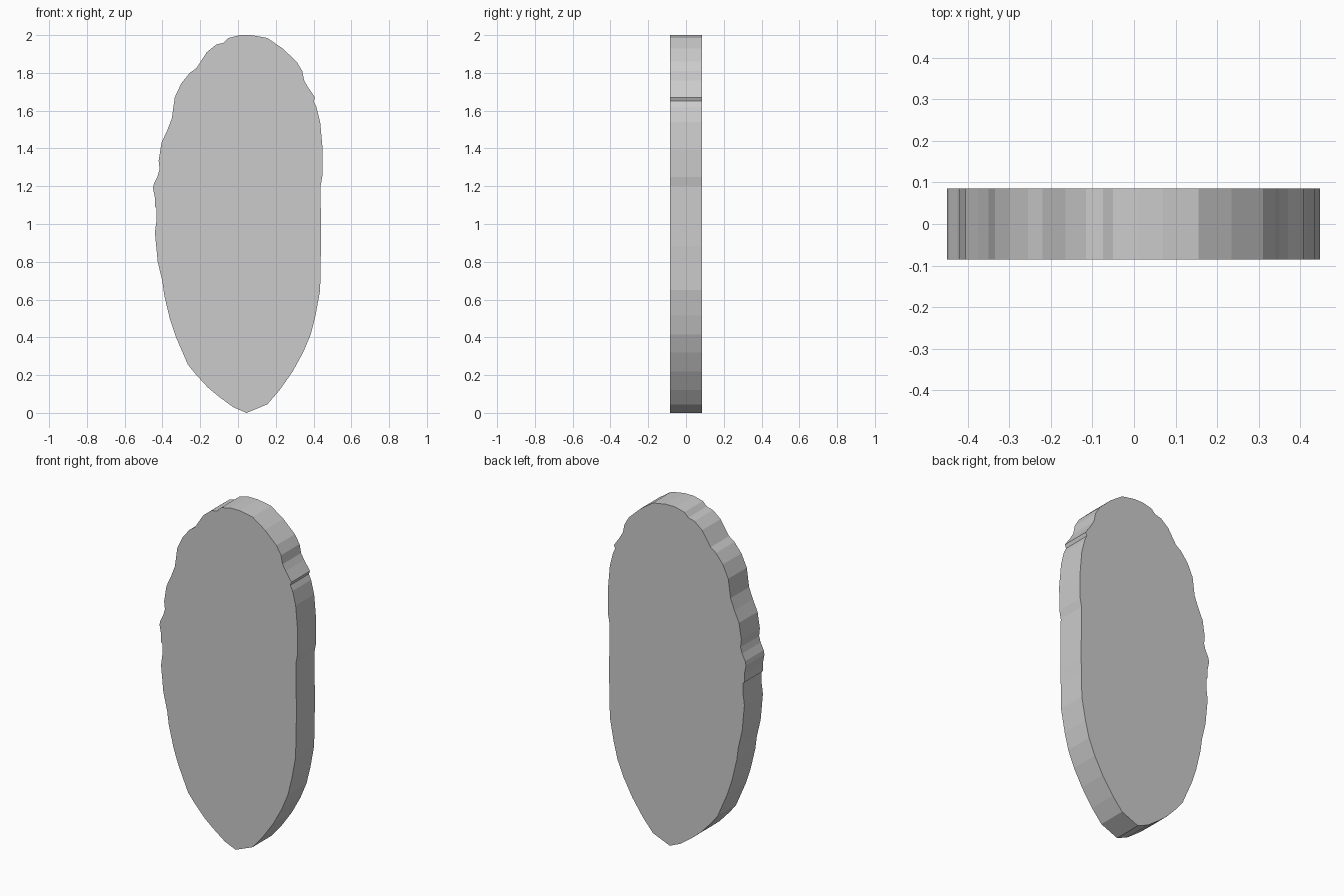
import bpy
import bmesh

THICKNESS = 0.172

# Irregular oval outline in (x, z): right edge going up, left edge going down
right_edge = [
    (0.045, 0), (0.155, 0.045), (0.22, 0.12), (0.29, 0.22), (0.345, 0.32),
    (0.385, 0.415), (0.41, 0.515), (0.435, 0.65), (0.437, 0.8), (0.44, 0.88),
    (0.437, 1.2), (0.446, 1.25), (0.448, 1.395), (0.435, 1.54), (0.415, 1.62),
    (0.4, 1.65), (0.408, 1.67), (0.37, 1.725), (0.35, 1.76), (0.34, 1.81),
    (0.31, 1.86), (0.235, 1.93), (0.155, 1.985), (0.07, 2),
]
left_edge = [
    (0.01, 2), (-0.05, 1.985), (-0.075, 1.96), (-0.115, 1.95), (-0.165, 1.91),
    (-0.22, 1.825), (-0.255, 1.8), (-0.3, 1.745), (-0.335, 1.67), (-0.35, 1.56),
    (-0.375, 1.495), (-0.405, 1.43), (-0.42, 1.335), (-0.415, 1.29), (-0.425, 1.255),
    (-0.445, 1.215), (-0.45, 1.19), (-0.44, 1.14), (-0.44, 1.09), (-0.432, 1.085),
    (-0.432, 1.015), (-0.44, 0.955), (-0.425, 0.8), (-0.4, 0.695), (-0.39, 0.62),
    (-0.36, 0.495), (-0.33, 0.405), (-0.265, 0.255), (-0.22, 0.2), (-0.16, 0.135),
    (-0.1, 0.085), (-0.025, 0.03),
]

# Flat slab: fill the outline and extrude it front to back
bm = bmesh.new()
face = bm.faces.new([bm.verts.new((x, -THICKNESS / 2, z)) for x, z in right_edge + left_edge])
back = bmesh.ops.extrude_face_region(bm, geom=[face], use_keep_orig=True)
back_verts = [g for g in back["geom"] if isinstance(g, bmesh.types.BMVert)]
bmesh.ops.translate(bm, verts=back_verts, vec=(0, THICKNESS, 0))
bmesh.ops.recalc_face_normals(bm, faces=bm.faces)

mesh = bpy.data.meshes.new("oval_slab")
bm.to_mesh(mesh)
bm.free()
slab = bpy.data.objects.new("oval_slab", mesh)
bpy.context.collection.objects.link(slab)
